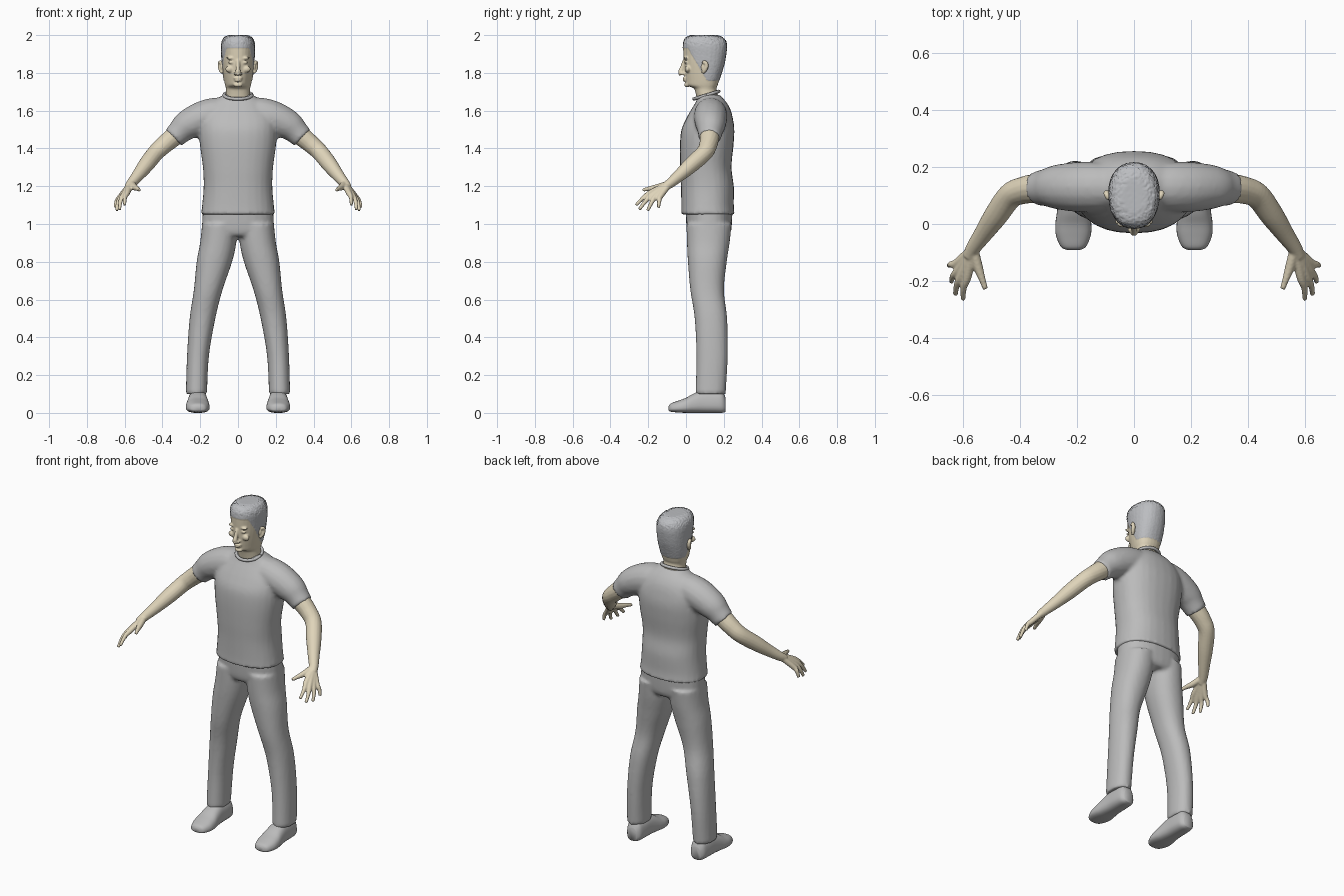
import bpy, bmesh, math, random
from mathutils import Vector

random.seed(4)
cube = bpy.data.objects.get("Cube")
if cube:
    bpy.data.objects.remove(cube, do_unlink=True)


def material(name, colour):
    m = bpy.data.materials.new(name)
    m.use_nodes = True
    m.diffuse_color = (*colour, 1)
    m.node_tree.nodes["Principled BSDF"].inputs["Base Color"].default_value = (*colour, 1)
    return m


GREY = material("cloth grey", (.5, .5, .5))
HAIR = material("hair grey", (.5, .51, .53))
SKIN = material("skin", (.74, .66, .49))


def refine(rows, n=5):
    """Catmull-Rom interpolation between rows of numbers."""
    out = []
    for i in range(len(rows) - 1):
        a, b, c, d = (rows[max(0, min(len(rows) - 1, i + k))] for k in (-1, 0, 1, 2))
        for j in range(n):
            t = j / n
            out.append([q + t / 2 * (r - p + t * (2*p - 5*q + 4*r - s + t * (3*(q - r) + s - p)))
                        for p, q, r, s in zip(a, b, c, d)])
    return out + [list(rows[-1])]


def oval(n=28, power=2.0):
    """Unit superellipse points."""
    pts = []
    for i in range(n):
        a = 2 * math.pi * i / n
        c, s = math.cos(a), math.sin(a)
        pts.append((math.copysign(abs(c) ** (2 / power), c), math.copysign(abs(s) ** (2 / power), s)))
    return pts


def loft(bm, rings):
    """Closed skin over a series of rings."""
    vs = [[bm.verts.new(p) for p in ring] for ring in rings]
    n = len(vs[0])
    for a, b in zip(vs, vs[1:]):
        for i in range(n):
            bm.faces.new((a[i], a[(i + 1) % n], b[(i + 1) % n], b[i]))
    bm.faces.new(vs[0][::-1])
    bm.faces.new(vs[-1])


def column(bm, rows, power=2.0, side=1):
    """Upright loft; rows hold z, centre x, centre y, radius x, radius y, front taper."""
    loft(bm, [[(side * (cx + rx * u * (1 + t * v)), cy + ry * v, z) for u, v in oval(power=power)]
              for z, cx, cy, rx, ry, t in refine(rows)])


def tube(bm, rows, side=1, steps=5):
    """Round tube; rows hold x, y, z, radius."""
    rows = refine(rows, steps)
    pts = [Vector((side * r[0], r[1], r[2])) for r in rows]
    rings = []
    for i, p in enumerate(pts):
        d = pts[min(i + 1, len(pts) - 1)] - pts[max(i - 1, 0)]
        q = d.to_track_quat('Z', 'Y')
        rings.append([p + q @ Vector((u, v, 0)) * rows[i][3] for u, v in oval(16)])
    loft(bm, rings)


def ball(bm, centre, size):
    made = bmesh.ops.create_uvsphere(bm, u_segments=20, v_segments=12, radius=1)["verts"]
    bmesh.ops.scale(bm, vec=size, verts=made)
    bmesh.ops.translate(bm, vec=centre, verts=made)


def finish(name, bm, mats, voxel=None, relax=3):
    """Turn the parts into one object, blending overlaps when a voxel size is given."""
    bmesh.ops.recalc_face_normals(bm, faces=bm.faces)
    me = bpy.data.meshes.new(name)
    bm.to_mesh(me)
    bm.free()
    ob = bpy.data.objects.new(name, me)
    bpy.context.collection.objects.link(ob)
    if voxel:
        mod = ob.modifiers.new("blend", 'REMESH')
        mod.mode, mod.voxel_size = 'VOXEL', voxel
        mod = ob.modifiers.new("relax", 'SMOOTH')
        mod.factor, mod.iterations = .5, relax
        dg = bpy.context.evaluated_depsgraph_get()
        ob.data = bpy.data.meshes.new_from_object(ob.evaluated_get(dg))
        ob.modifiers.clear()
    ob.data.materials.clear()
    for m in mats:
        ob.data.materials.append(m)
    for p in ob.data.polygons:
        p.use_smooth = True
    return ob


# Shirt: torso with blended short sleeves
bm = bmesh.new()
column(bm, [(1.05, 0, .116, .197, .142, 0), (1.1, 0, .114, .190, .139, 0), (1.2, 0, .113, .182, .140, 0),
            (1.3, 0, .105, .186, .136, 0), (1.42, 0, .110, .202, .142, 0), (1.5, 0, .116, .206, .140, 0),
            (1.56, 0, .125, .2, .123, 0), (1.61, 0, .132, .165, .102, 0), (1.65, 0, .132, .13, .078, 0),
            (1.685, 0, .12, .075, .056, 0)], 2.3)
for s in (1, -1):
    tube(bm, [(.06, .13, 1.59, .08), (.13, .13, 1.58, .088), (.2, .13, 1.557, .088), (.27, .13, 1.522, .079),
              (.31, .128, 1.487, .066), (.342, .125, 1.455, .06)], s)
finish("shirt", bm, [GREY], .011)

# Collar band, rising towards the back
bm = bmesh.new()
loop = [Vector((.074 * u, .108 + .066 * v, 1.682 + .02 * v)) for u, v in oval(32)]
rings = []
for p in loop:
    out = Vector((p.x, p.y - .108, 0)).normalized()
    rings.append([p + out * u * .009 + Vector((0, 0, v * .009)) for u, v in oval(8)])
loft(bm, rings + rings[:1])
finish("collar", bm, [GREY])

# Trousers: hips and two legs
bm = bmesh.new()
column(bm, [(.935, 0, .12, .15, .1, 0), (.97, 0, .122, .188, .118, 0), (1.09, 0, .122, .185, .125, 0)], 2.3)
for s in (1, -1):
    column(bm, [(.1, .22, .13, .056, .08, 0), (.3, .212, .138, .058, .083, 0), (.5, .188, .132, .068, .086, 0),
                (.65, .158, .112, .076, .089, 0), (.8, .125, .113, .094, .103, 0),
                (.9, .105, .118, .096, .113, 0), (1, .095, .122, .095, .12, 0)], 2.2, s)
finish("trousers", bm, [GREY], .01)

# Shoes, lofted from toe to heel
for s, side in ((1, "left"), (-1, "right")):
    bm = bmesh.new()
    rows = [(-.092, .012, .035, .02), (-.08, .006, .05, .043), (-.04, .002, .065, .06), (0, 0, .08, .062),
            (.04, 0, .102, .057), (.09, 0, .12, .052), (.15, 0, .12, .05), (.19, 0, .115, .045),
            (.21, .006, .08, .03)]
    loft(bm, [[(s * (.213 + w * u * (1 - .12 * v)), y, low + (h - low) * (.5 + v / 2))
               for u, v in oval(power=2.6)] for y, low, h, w in refine(rows)])
    finish(side + "_shoe", bm, [GREY])

# Arms with hands: each digit runs from the wrist through its knuckle to the tip
WRIST = (.565, -.085, 1.215)
DIGITS = [((.585, -.183, 1.168), (.600, -.265, 1.1)), ((.604, -.178, 1.156), (.627, -.247, 1.077)),
          ((.615, -.160, 1.147), (.642, -.203, 1.071)), ((.622, -.137, 1.145), (.65, -.146, 1.086))]
for s, side in ((1, "left"), (-1, "right")):
    bm = bmesh.new()
    tube(bm, [(.27, .13, 1.52, .054), (.34, .125, 1.462, .052), (.39, .118, 1.42, .048),
              (.435, .098, 1.378, .045), (.485, .03, 1.315, .042), (.53, -.035, 1.257, .033),
              (*WRIST, .026), (.58, -.115, 1.195, .022)], s)
    for knuckle, tip in DIGITS:
        k, t = Vector(knuckle), Vector(tip)
        mid = k.lerp(t, .5) + Vector((.006, 0, .006))
        tube(bm, [(*WRIST, .017), (*k, .0155), (*mid, .0115), (*t, .0085)], s)
    tube(bm, [(*WRIST, .018), (.548, -.15, 1.195, .017), (.533, -.195, 1.187, .012), (.522, -.228, 1.18, .009)], s)
    finish(side + "_arm", bm, [SKIN], .005, 2)

# Head and neck with facial forms
bm = bmesh.new()
column(bm, [(1.62, 0, .125, .07, .06, 0), (1.70, 0, .107, .063, .058, 0), (1.72, 0, .1, .064, .062, .1),
            (1.735, 0, .086, .066, .082, .25), (1.76, 0, .086, .071, .089, .25), (1.8, 0, .09, .078, .098, .2),
            (1.85, 0, .096, .084, .107, .12), (1.9, 0, .099, .087, .113, .08), (1.94, 0, .1, .088, .115, .03),
            (1.97, 0, .099, .082, .109, 0), (1.99, 0, .096, .066, .09, 0), (2, 0, .095, .035, .05, 0)], 2.2)
tube(bm, [(0, -.008, 1.865, .01), (0, -.02, 1.83, .011), (0, -.029, 1.803, .014), (0, -.024, 1.79, .012)])
ball(bm, (0, -.008, 1.772), (.026, .011, .006))
ball(bm, (0, -.007, 1.76), (.022, .011, .006))
ball(bm, (0, .006, 1.737), (.025, .016, .013))
for s in (1, -1):
    ball(bm, (s * .014, -.017, 1.795), (.01, .012, .008))
    ball(bm, (s * .038, -.001, 1.878), (.024, .011, .007))
    ball(bm, (s * .037, -.001, 1.855), (.015, .009, .007))
    ball(bm, (s * .045, .008, 1.82), (.022, .014, .018))
head = finish("head", bm, [SKIN, HAIR], .005, 2)


# Hair: scalp faces above a hairline that drops behind the ears
def is_hair(p):
    return p.z > max(1.76, 1.932 - max(0, p.y - .01) * 1.7)


for p in head.data.polygons:
    p.material_index = int(is_hair(p.center))
for v in head.data.vertices:
    if is_hair(v.co):
        rough = .004 if v.co.z > 1.95 else .001
        v.co += v.normal * (.002 + random.uniform(-rough, rough) * .7)
        v.co.z = min(v.co.z, 2)

# Ears
for s, side in ((1, "left"), (-1, "right")):
    bm = bmesh.new()
    tube(bm, [(.082, .088, 1.8, .009), (.091, .1, 1.815, .011), (.096, .109, 1.838, .011),
              (.096, .103, 1.855, .010), (.088, .088, 1.854, .009)], s)
    ball(bm, (s * .084, .094, 1.83), (.01, .015, .024))
    finish(side + "_ear", bm, [SKIN], .004, 2)
